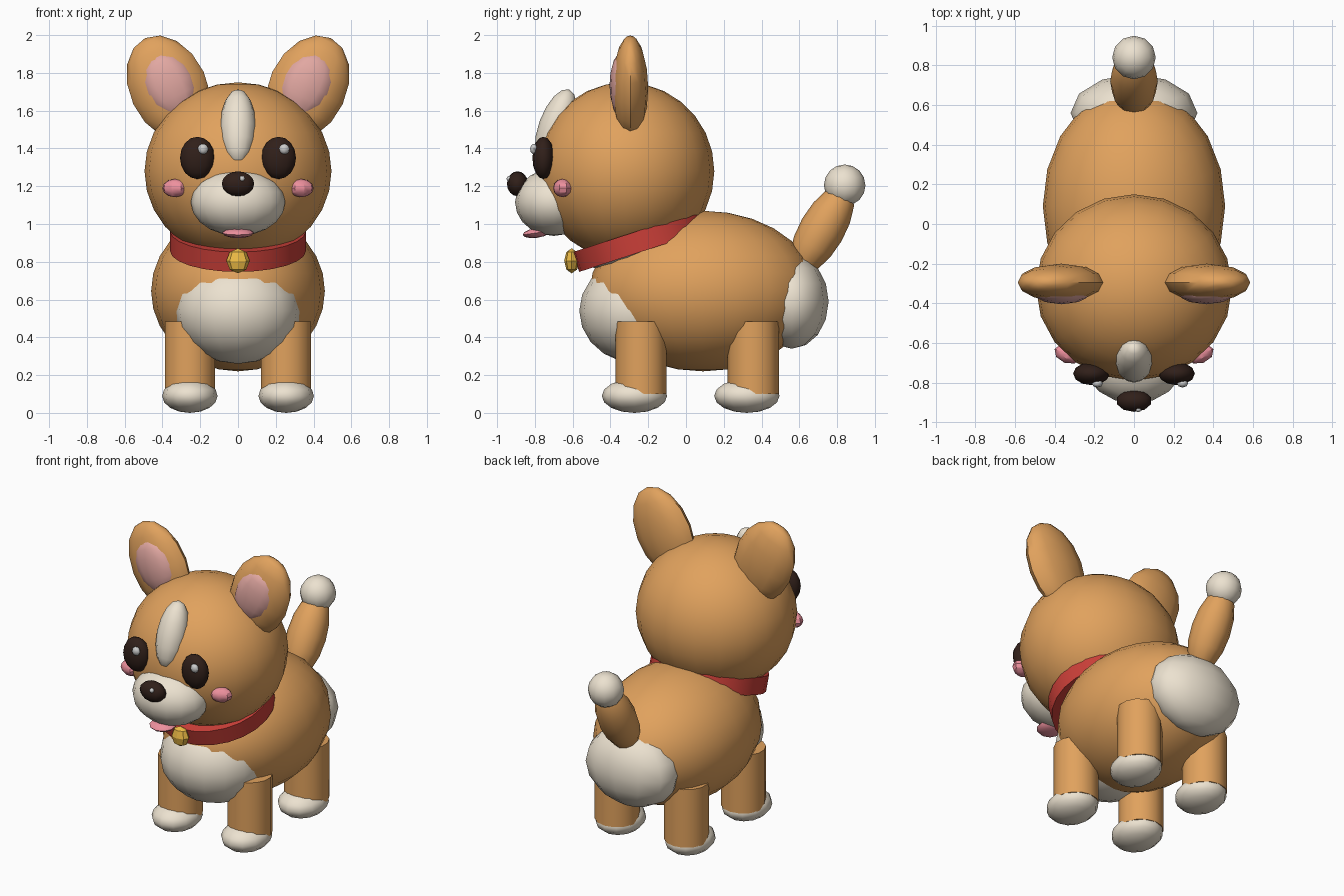
import bpy
from math import radians

if "Cube" in bpy.data.objects:
    bpy.data.objects.remove(bpy.data.objects["Cube"])


def material(name, rgb):
    m = bpy.data.materials.new(name)
    m.diffuse_color = (*rgb, 1)
    m.use_nodes = True
    m.node_tree.nodes["Principled BSDF"].inputs["Base Color"].default_value = m.diffuse_color
    return m


FUR = material("tan fur", (0.75, 0.36, 0.11))
CREAM = material("cream fur", (0.84, 0.76, 0.63))
DARK = material("dark brown", (0.03, 0.014, 0.01))
SHINE = material("eye shine", (0.9, 0.9, 0.9))
BLUSH = material("blush", (0.85, 0.28, 0.34))
EAR_PINK = material("ear pink", (0.76, 0.39, 0.36))
RED = material("collar red", (0.6, 0.05, 0.04))
GOLD = material("bell gold", (0.85, 0.5, 0.06))


def finish(name, mat, angle=50):
    ob = bpy.context.object
    ob.name = name
    ob.data.materials.append(mat)
    bpy.ops.object.transform_apply(location=False, rotation=True, scale=True)
    bpy.ops.object.shade_smooth_by_angle(angle=radians(angle))
    return ob


def ball(name, mat, loc, radii, rot=(0, 0, 0), seg=12, rings=8, angle=50):
    bpy.ops.mesh.primitive_uv_sphere_add(segments=seg, ring_count=rings, radius=1,
                                         location=loc, rotation=[radians(a) for a in rot])
    bpy.context.object.scale = radii
    return finish(name, mat, angle)


def collar_band(name, mat, loc, tilt, r_out, r_in, height, seg=24):
    # Rectangular profile revolved into a closed ring
    prof = [(r_out, -height / 2), (r_out, height / 2), (r_in, height / 2), (r_in, -height / 2)]
    bpy.ops.mesh.primitive_circle_add(vertices=seg, radius=1, location=loc,
                                      rotation=(radians(tilt), 0, 0))
    ob = bpy.context.object
    ring = [v.co.copy() for v in ob.data.vertices]
    verts = [(c.x * r, c.y * r, z) for c in ring for r, z in prof]
    faces = [(i * 4 + k, (i + 1) % seg * 4 + k,
              (i + 1) % seg * 4 + (k + 1) % 4, i * 4 + (k + 1) % 4)
             for i in range(seg) for k in range(4)]
    ob.data.clear_geometry()
    ob.data.from_pydata(verts, [], faces)
    bpy.ops.object.mode_set(mode='EDIT')
    bpy.ops.mesh.select_all(action='SELECT')
    bpy.ops.mesh.normals_make_consistent(inside=False)
    bpy.ops.object.mode_set(mode='OBJECT')
    return finish(name, mat, 40)


# Body with cream chest, neck and rump patches
ball("body", FUR, (0, 0.09, 0.645), (0.46, 0.6, 0.425), seg=20, rings=14)
ball("chest_patch", CREAM, (0, -0.25, 0.54), (0.335, 0.315, 0.28), seg=16, rings=10)
ball("neck_ruff", CREAM, (0, -0.22, 0.9), (0.34, 0.33, 0.1), (18, 0, 0), 16, 8)
ball("rump_patch", CREAM, (0, 0.56, 0.59), (0.32, 0.195, 0.25))

# Tail
ball("tail", FUR, (0, 0.72, 0.97), (0.12, 0.12, 0.27), (-30, 0, 0))
ball("tail_tip", CREAM, (0, 0.84, 1.205), (0.11, 0.11, 0.11))

# Head, muzzle and face
ball("head", FUR, (0, -0.32, 1.28), (0.495, 0.47, 0.47), seg=20, rings=14)
ball("muzzle", CREAM, (0, -0.70, 1.115), (0.25, 0.205, 0.178), seg=16, rings=10)
ball("forehead_blaze", CREAM, (0, -0.69, 1.515), (0.095, 0.09, 0.21), (-20, 0, 0))
ball("nose", DARK, (0, -0.892, 1.213), (0.09, 0.056, 0.066), seg=10)
ball("nose_shine", SHINE, (0.022, -0.935, 1.24), (0.015, 0.015, 0.015), seg=8, rings=6)
ball("tongue", BLUSH, (0, -0.79, 0.953), (0.085, 0.075, 0.026), (8, 0, 0), 10, 6)

# Collar and bell
collar_band("collar", RED, (0, -0.24, 0.91), 18, 0.36, 0.28, 0.11)
ball("bell", GOLD, (0, -0.605, 0.805), (0.062, 0.04, 0.066), seg=8, rings=4, angle=20)

# Paired parts
for side, s in (("left", -1), ("right", 1)):
    ball(f"{side}_ear", FUR, (s * 0.368, -0.295, 1.72), (0.205, 0.095, 0.292), (0, s * 25, 0))
    ball(f"{side}_inner_ear", EAR_PINK, (s * 0.365, -0.345, 1.735), (0.135, 0.06, 0.175),
         (0, s * 25, 0))
    ball(f"{side}_eye", DARK, (s * 0.215, -0.755, 1.35), (0.092, 0.058, 0.112))
    ball(f"{side}_eye_shine", SHINE, (s * 0.215 + 0.03, -0.805, 1.397), (0.028, 0.02, 0.028),
         seg=8, rings=6)
    ball(f"{side}_cheek", BLUSH, (s * 0.335, -0.655, 1.19), (0.07, 0.048, 0.048),
         (0, 0, s * 20), 8, 6, 30)
    for end, y in (("front", -0.238), ("rear", 0.357)):
        bpy.ops.mesh.primitive_cylinder_add(vertices=14, radius=0.136, depth=0.385,
                                            location=(s * 0.255, y, 0.2925))
        finish(f"{end}_{side}_leg", FUR, 40)
        ball(f"{end}_{side}_paw", CREAM, (s * 0.255, y - 0.035, 0.09), (0.147, 0.173, 0.09))
